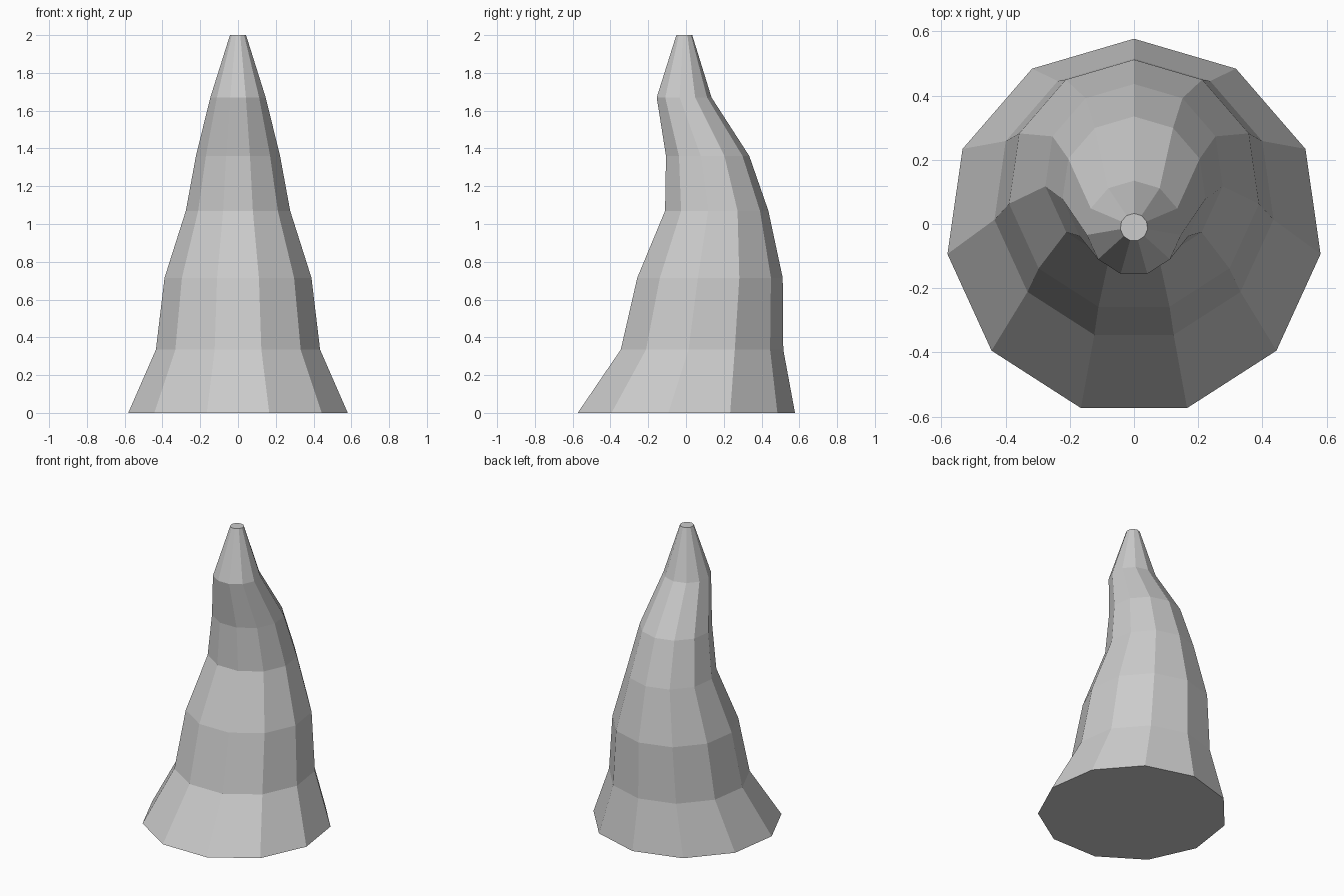
import bpy, bmesh
from math import sin, cos, tau

if "Cube" in bpy.data.objects:
    bpy.data.objects.remove(bpy.data.objects["Cube"])

SIDES = 11
# Rings of the bent spike: height, centre y, radius
RINGS = [(0, -0.01, 0.587), (0.335, 0.076, 0.439), (0.715, 0.119, 0.393),
         (1.07, 0.157, 0.279), (1.36, 0.11, 0.225), (1.67, -0.013, 0.148),
         (2.0, -0.01, 0.043)]

bm = bmesh.new()
loops = [[bm.verts.new((r * sin(tau * i / SIDES), cy + r * cos(tau * i / SIDES), z))
          for i in range(SIDES)] for z, cy, r in RINGS]

# Side walls between neighbouring rings
for low, high in zip(loops, loops[1:]):
    for i in range(SIDES):
        j = (i + 1) % SIDES
        bm.faces.new((low[i], low[j], high[j], high[i]))

# Flat base and tip
bm.faces.new(loops[0])
bm.faces.new(loops[-1])
bmesh.ops.recalc_face_normals(bm, faces=bm.faces)

mesh = bpy.data.meshes.new("stalagmite")
bm.to_mesh(mesh)
bm.free()
bpy.context.collection.objects.link(bpy.data.objects.new("stalagmite", mesh))
